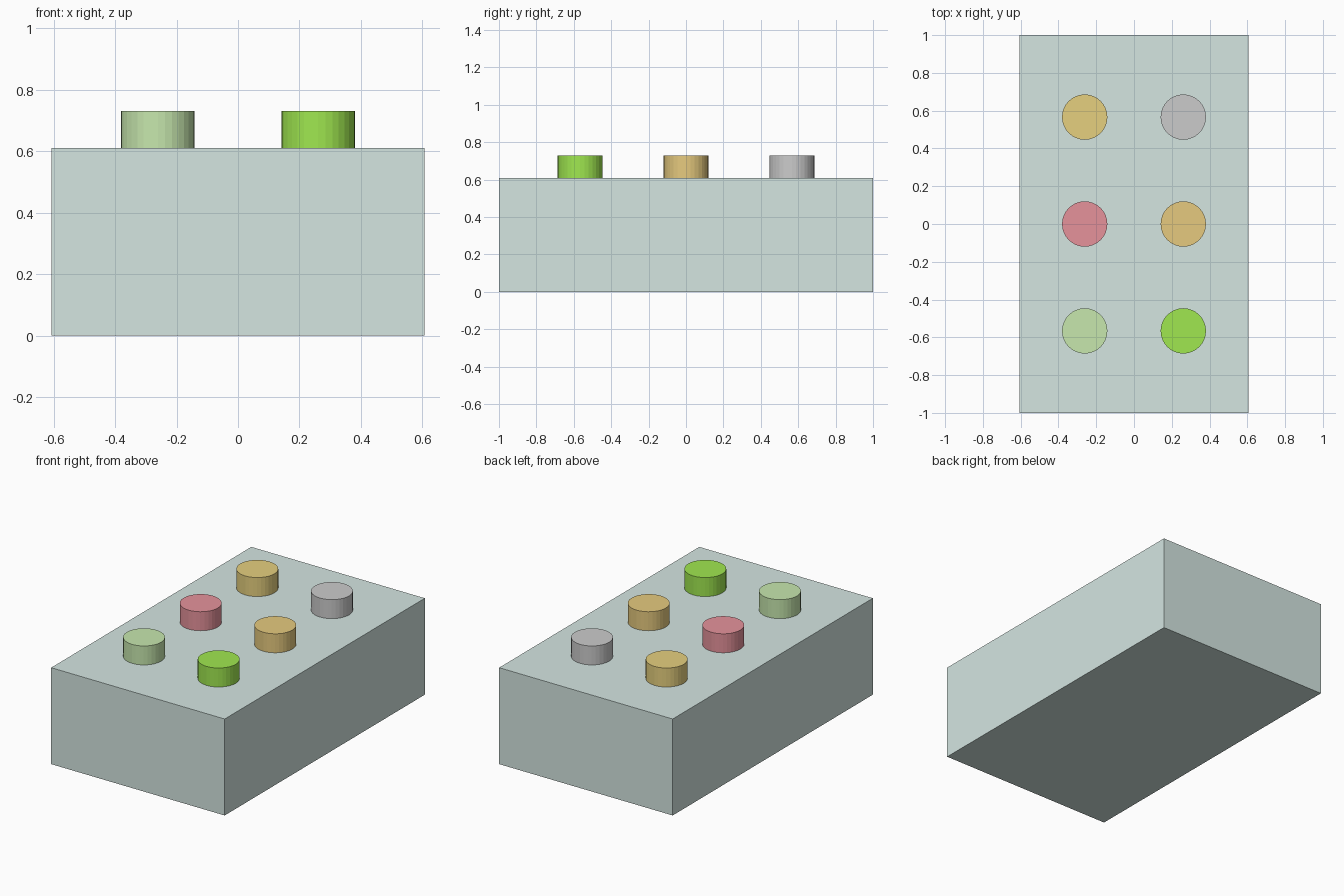
import bpy

if "Cube" in bpy.data.objects:
    bpy.data.objects.remove(bpy.data.objects["Cube"])

HALF_X, HALF_Y, BODY_H = 0.607, 1.0, 0.61
STUD_R, STUD_H = 0.12, 0.12
STUD_X, STUD_Y = 0.261, 0.566


def paint(obj, rgb):
    mat = bpy.data.materials.new(obj.name + "_colour")
    mat.diffuse_color = (*rgb, 1.0)
    mat.use_nodes = True
    mat.node_tree.nodes["Principled BSDF"].inputs["Base Color"].default_value = mat.diffuse_color
    obj.data.materials.append(mat)


def stud(name, x, y, rgb):
    bpy.ops.mesh.primitive_cylinder_add(
        vertices=32, radius=STUD_R, depth=STUD_H,
        location=(x, y, BODY_H + STUD_H / 2))
    obj = bpy.context.object
    obj.name = name
    if rgb:
        paint(obj, rgb)


# Block body
bpy.ops.mesh.primitive_cube_add(size=1, location=(0, 0, BODY_H / 2))
body = bpy.context.object
body.name = "block_body"
body.scale = (2 * HALF_X, 2 * HALF_Y, BODY_H)
bpy.ops.object.transform_apply(location=False, rotation=False, scale=True)
paint(body, (0.66, 0.79, 0.757))

# Six studs, left and right per row, front to back (None = plain grey)
rows = [
    ("front", -1, (0.57, 0.80, 0.42), (0.35, 0.80, 0.08)),
    ("middle", 0, (0.79, 0.29, 0.33), (0.79, 0.59, 0.21)),
    ("back", 1, (0.79, 0.63, 0.21), None),
]
for row, step, left, right in rows:
    stud(row + "_left_stud", -STUD_X, step * STUD_Y, left)
    stud(row + "_right_stud", STUD_X, step * STUD_Y, right)
